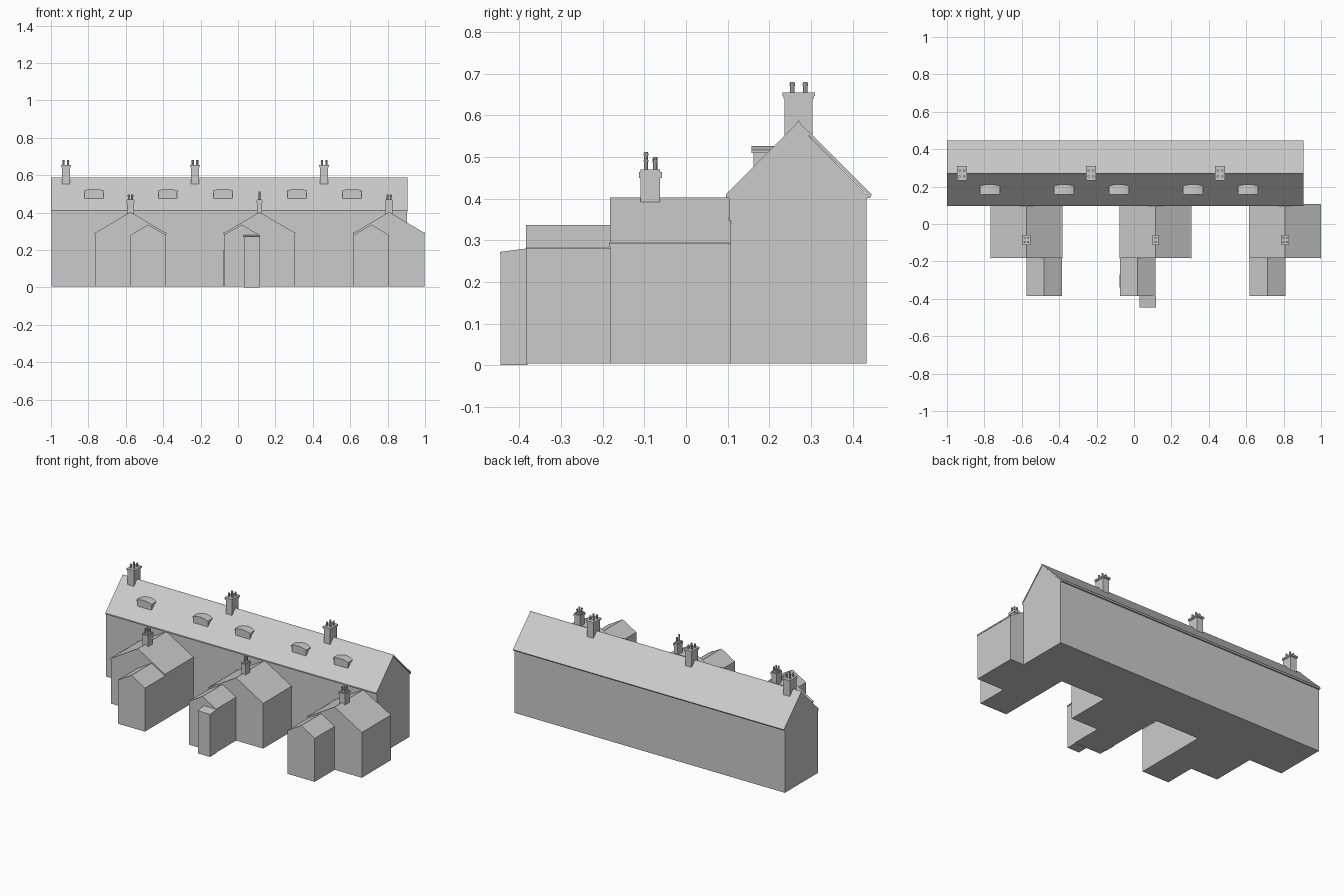
import bpy, bmesh, math

if "Cube" in bpy.data.objects:
    bpy.data.objects.remove(bpy.data.objects["Cube"])

BASE = 0.004


def prism(name, profile, axis, a, b):
    """Extrude a 2D profile (horizontal, z) along x or y from a to b."""
    bm = bmesh.new()
    ends = []
    for t in (a, b):
        ends.append([bm.verts.new((t, h, z) if axis == 'x' else (h, t, z)) for h, z in profile])
    n = len(profile)
    bm.faces.new(ends[0])
    bm.faces.new(ends[1][::-1])
    for i in range(n):
        j = (i + 1) % n
        bm.faces.new((ends[0][j], ends[0][i], ends[1][i], ends[1][j]))
    bmesh.ops.recalc_face_normals(bm, faces=bm.faces)
    me = bpy.data.meshes.new(name)
    bm.to_mesh(me)
    bm.free()
    ob = bpy.data.objects.new(name, me)
    bpy.context.collection.objects.link(ob)
    return ob


def box(name, x0, x1, y0, y1, z0, z1):
    return prism(name, [(x0, z0), (x1, z0), (x1, z1), (x0, z1)], 'y', y0, y1)


def gable(h0, h1, eave, ridge):
    return [(h0, BASE), (h1, BASE), (h1, eave), ((h0 + h1) / 2, ridge), (h0, eave)]


def pot(name, x, y, z0, z1, r):
    bpy.ops.mesh.primitive_cylinder_add(vertices=8, radius=r, depth=z1 - z0,
                                        location=(x, y, (z0 + z1) / 2))
    bpy.context.object.name = name
    bpy.ops.mesh.primitive_cylinder_add(vertices=8, radius=r * 1.2, depth=0.004,
                                        location=(x, y, z1 - 0.006))
    bpy.context.object.name = name + "_rim"


# Main terrace: walls, overhanging roof, ridge tiles and gutters
prism("terrace_walls", gable(0.103, 0.433, 0.41, 0.578), 'x', -0.998, 0.903)
prism("terrace_roof", [(0.096, 0.41), (0.27, 0.585), (0.446, 0.41),
                       (0.443, 0.403), (0.27, 0.576), (0.099, 0.403)], 'x', -1.0, 0.905)
prism("ridge_tiles", [(0.264, 0.578), (0.27, 0.588), (0.276, 0.578)], 'x', -1.0, 0.905)
box("front_gutter", -1.0, 0.905, 0.096, 0.104, 0.402, 0.41)
box("back_gutter", -1.0, 0.905, 0.432, 0.442, 0.402, 0.41)

# Dormers with shallow arched roofs
W = 0.05
for i, x in enumerate((-0.77, -0.375, -0.08, 0.315, 0.61)):
    arc = [(x + W * t, 0.523 - 0.012 * t * t) for t in (1, 0.6, 0.2, -0.2, -0.6, -1)]
    prism(f"dormer_{i}", [(x - W, 0.46), (x + W, 0.46)] + arc, 'y', 0.162, 0.235)
    cap = [(x + 0.054 * t, 0.527 - 0.01 * t * t) for t in (1, 0.6, 0.2, -0.2, -0.6, -1)]
    under = [(h, z - 0.007) for h, z in reversed(cap)]
    prism(f"dormer_roof_{i}", cap + under, 'y', 0.157, 0.235)

# Main chimneys on the ridge
for i, x in enumerate((-0.92, -0.23, 0.46)):
    box(f"ridge_chimney_{i}", x - 0.022, x + 0.022, 0.237, 0.304, 0.53, 0.645)
    box(f"ridge_chimney_course_{i}", x - 0.024, x + 0.024, 0.234, 0.307, 0.64, 0.646)
    box(f"ridge_chimney_cap_{i}", x - 0.027, x + 0.027, 0.232, 0.31, 0.646, 0.655)
    for dx in (-0.012, 0.012):
        for y in (0.255, 0.286):
            pot(f"ridge_chimney_pot_{i}", x + dx, y, 0.65, 0.68, 0.0055)

# Rear wings: large gable, smaller gable in front, gutters
for i, (cx, sx) in enumerate(((-0.575, -0.48), (0.115, 0.02), (0.808, 0.713))):
    back = 0.108 if i == 2 else 0.12
    prism(f"wing_{i}", gable(cx - 0.19, cx + 0.19, 0.291, 0.403), 'y', -0.183, back)
    prism(f"small_wing_{i}", gable(sx - 0.095, sx + 0.095, 0.28, 0.336), 'y', -0.384, -0.18)
    for s in (-1, 1):
        gx = cx + s * 0.19
        box(f"wing_gutter_{i}", gx - 0.002, gx + 0.002, -0.185, 0.103, 0.285, 0.293)
        gx = sx + s * 0.095
        box(f"small_wing_gutter_{i}", gx - 0.001, gx + 0.001, -0.384, -0.185, 0.277, 0.281)

    # Wing chimney
    hw = 0.013 if i == 1 else 0.019
    box(f"wing_chimney_{i}", cx - hw, cx + hw, -0.109, -0.062, 0.36, 0.47)
    box(f"wing_chimney_head_{i}", cx - hw - 0.003, cx + hw + 0.003, -0.113, -0.058, 0.45, 0.464)
    for dx in ((0,) if i == 1 else (-0.009, 0.009)):
        for y, top in ((-0.096, 0.512 if i == 1 else 0.497), (-0.074, 0.5 if i == 1 else 0.495)):
            pot(f"wing_chimney_pot_{i}", cx + dx, y, 0.465, top, 0.005)

# Lean-to porch on the middle wing and the side door
prism("porch", [(-0.445, 0), (-0.38, 0), (-0.38, 0.276), (-0.445, 0.268)], 'x', 0.032, 0.115)
prism("porch_roof", [(-0.447, 0.267), (-0.384, 0.273), (-0.384, 0.28), (-0.447, 0.272)],
      'x', 0.029, 0.118)
box("side_door", -0.078, -0.07, -0.34, -0.27, BASE, 0.2)
